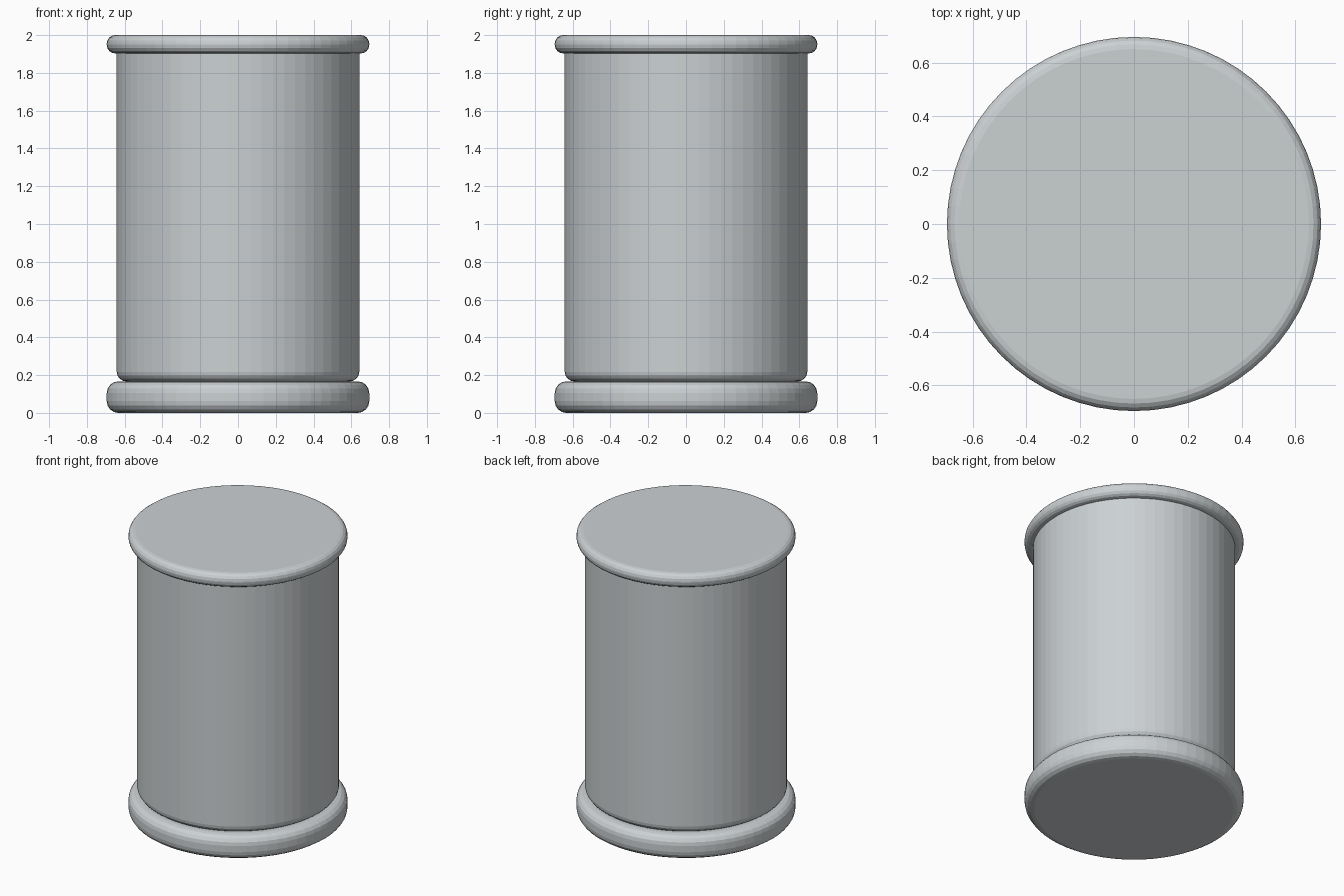
import bpy

if "Cube" in bpy.data.objects:
    bpy.data.objects.remove(bpy.data.objects["Cube"])

grey = bpy.data.materials.new("light_grey")
grey.diffuse_color = (0.60, 0.635, 0.65, 1.0)
grey.use_nodes = True
grey.node_tree.nodes["Principled BSDF"].inputs["Base Color"].default_value = grey.diffuse_color


def rounded_disc(name, radius, z0, z1, bevel, segments):
    """Upright faceted cylinder with rounded rims."""
    bpy.ops.mesh.primitive_cylinder_add(
        vertices=64, radius=radius, depth=z1 - z0, location=(0, 0, (z0 + z1) / 2))
    obj = bpy.context.object
    obj.name = name
    obj.data.materials.append(grey)
    mod = obj.modifiers.new("rounded_rim", 'BEVEL')
    mod.width = bevel
    mod.segments = segments
    mod.limit_method = 'ANGLE'
    mod.angle_limit = 0.7
    return obj


# Thick rounded foot
rounded_disc("base_ring", 0.695, 0.0, 0.167, 0.062, 4)

# Main body, rounded at the bottom and tucked into the lid at the top
rounded_disc("body", 0.642, 0.167, 1.96, 0.05, 4)

# Thin rounded lid
rounded_disc("lid", 0.695, 1.903, 2.0, 0.045, 4)
